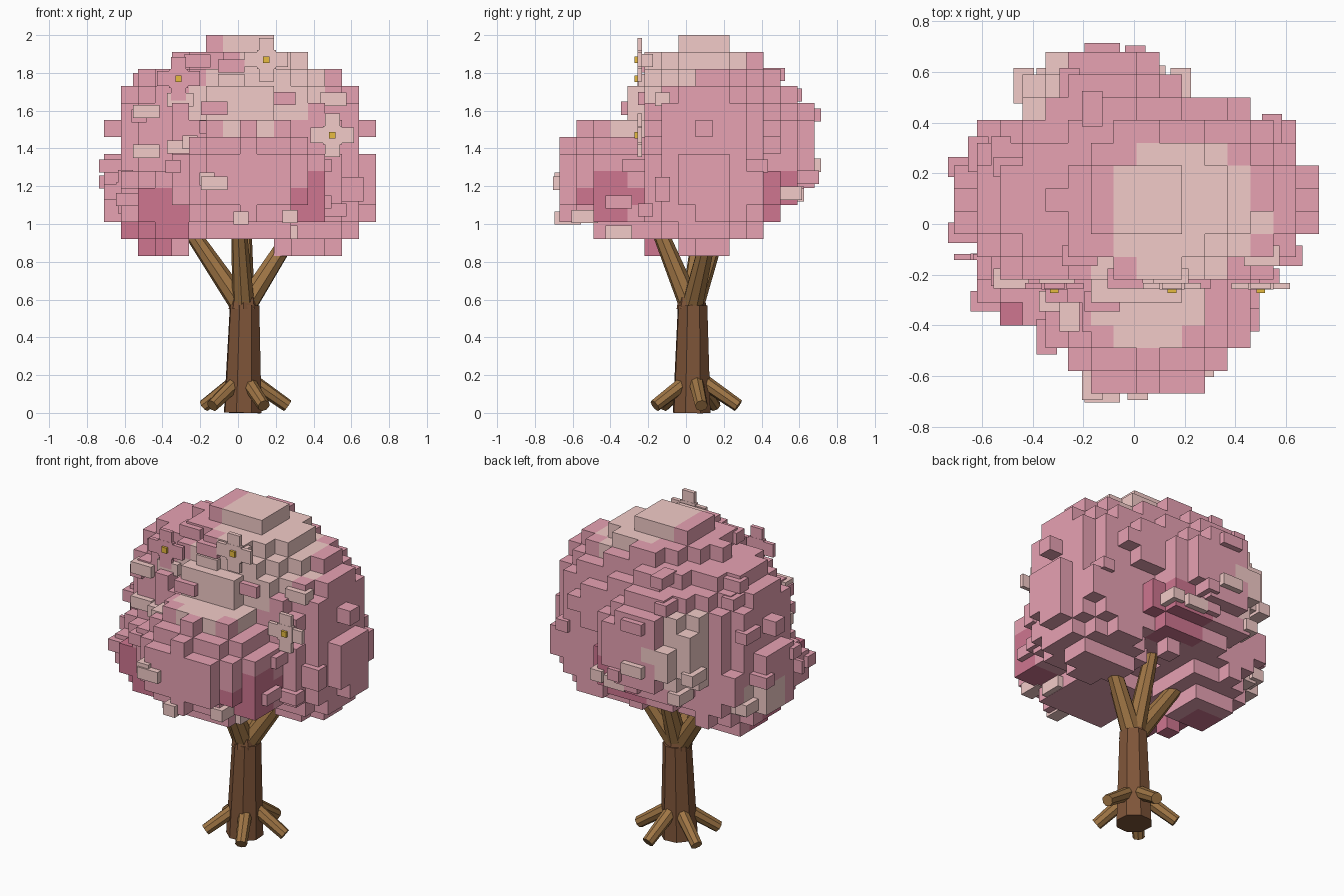
import bpy, bmesh, random
from math import cos, sin, radians
from mathutils import Vector, Matrix

if "Cube" in bpy.data.objects:
    bpy.data.objects.remove(bpy.data.objects["Cube"])

random.seed(4)
S = 0.09
ORIGIN = Vector((0.01, -0.04, 2.0))


def material(name, rgb):
    m = bpy.data.materials.new(name)
    m.diffuse_color = (*rgb, 1)
    m.use_nodes = True
    m.node_tree.nodes["Principled BSDF"].inputs["Base Color"].default_value = m.diffuse_color
    return m


PINK = material("pink", (0.80, 0.36, 0.45))
PALE = material("pale_pink", (0.89, 0.60, 0.58))
DEEP = material("deep_pink", (0.62, 0.18, 0.28))
BARK = material("bark", (0.21, 0.09, 0.04))
WOOD = material("light_bark", (0.35, 0.18, 0.06))
GOLD = material("gold", (0.80, 0.50, 0.05))


def finish(name, bm, mats):
    me = bpy.data.meshes.new(name)
    bm.to_mesh(me)
    bm.free()
    for m in mats:
        me.materials.append(m)
    ob = bpy.data.objects.new(name, me)
    bpy.context.collection.objects.link(ob)
    return ob


def limb(name, a, b, r1, r2, sides, mat):
    a, b = Vector(a), Vector(b)
    d = b - a
    mtx = Matrix.Translation((a + b) / 2) @ d.to_track_quat('Z', 'Y').to_matrix().to_4x4()
    bm = bmesh.new()
    bmesh.ops.create_cone(bm, cap_ends=True, segments=sides, radius1=r1, radius2=r2,
                          depth=d.length, matrix=mtx)
    return finish(name, bm, [mat])


def add_box(bm, c, size, index=0):
    mtx = Matrix.Translation(c) @ Matrix.Diagonal((*size, 1))
    geo = bmesh.ops.create_cube(bm, size=1, matrix=mtx)
    for f in {f for v in geo['verts'] for f in v.link_faces}:
        f.material_index = index


# Trunk, roots and branches
limb("trunk", (0.025, 0.03, 0.0), (0.035, 0.035, 0.57), 0.105, 0.082, 8, BARK)
limb("trunk_collar", (0.03, 0.03, 0.55), (0.03, 0.03, 0.61), 0.08, 0.07, 8, BARK)
for i in range(5):
    t = radians(-63 + 72 * i)
    d = Vector((cos(t), sin(t), 0))
    base = Vector((0.03, 0.045, 0))
    limb(f"root_{i + 1}", base + d * 0.05 + Vector((0, 0, 0.165)),
         base + d * 0.235 + Vector((0, 0, 0.038)), 0.04, 0.034, 8, WOOD)
for i, tip in enumerate([(-0.29, 0.08, 1.02), (0.33, 0.14, 1.02),
                         (0.0, -0.18, 1.06), (0.03, 0.20, 1.06)]):
    limb(f"branch_{i + 1}", (0.03, 0.03, 0.55), tip, 0.06, 0.038, 8, WOOD)

# Canopy: overlapping ellipsoids (centre, radii) sampled on a cube grid
BLOBS = [((0.03, 0.09, 1.56), (0.44, 0.40, 0.44)),
         ((0.37, 0.11, 1.20), (0.36, 0.34, 0.37)),
         ((0.28, 0.12, 1.50), (0.41, 0.36, 0.34)),
         ((-0.38, 0.10, 1.20), (0.33, 0.35, 0.37)),
         ((-0.27, 0.09, 1.50), (0.40, 0.37, 0.37)),
         ((0.05, -0.27, 1.24), (0.42, 0.42, 0.35)),
         ((-0.12, 0.31, 1.40), (0.37, 0.39, 0.42)),
         ((-0.37, -0.16, 1.10), (0.23, 0.27, 0.23)),
         ((0.37, -0.33, 1.18), (0.12, 0.20, 0.18)),
         ((0.07, 0.36, 1.18), (0.22, 0.22, 0.22))]
PALES = [((0.17, 0.06, 1.80), (0.29, 0.28, 0.36)),
         ((0.35, 0.05, 1.64), (0.19, 0.22, 0.24)),
         ((0.05, -0.28, 1.65), (0.33, 0.28, 0.22)),
         ((-0.32, 0.50, 1.42), (0.15, 0.20, 0.24)),
         ((-0.60, 0.15, 1.10), (0.12, 0.15, 0.14))]
DEEPS = [((-0.40, -0.28, 1.05), (0.16, 0.24, 0.15)),
         ((-0.46, -0.05, 0.93), (0.20, 0.22, 0.09)),
         ((0.38, -0.42, 1.14), (0.10, 0.20, 0.15)),
         ((0.10, 0.48, 1.14), (0.22, 0.16, 0.15))]


def inside(p, blobs):
    return any(sum(((p[k] - c[k]) / r[k]) ** 2 for k in range(3)) < 1 for c, r in blobs)


def centre(c):
    return ORIGIN + Vector(c) * S + Vector((S, S, S)) / 2


cells = {(i, j, k) for i in range(-9, 9) for j in range(-8, 9) for k in range(-13, 0)
         if inside(centre((i, j, k)), BLOBS)}
bm = bmesh.new()
corners = {}


def corner(c):
    if c not in corners:
        corners[c] = bm.verts.new(ORIGIN + Vector(c) * S)
    return corners[c]


sides = []
for c in sorted(cells):
    p = centre(c)
    col = 1 if inside(p, PALES) else 2 if inside(p, DEEPS) else 0
    for ax in range(3):
        for s in (0, 1):
            n = list(c)
            n[ax] += 2 * s - 1
            if tuple(n) in cells:
                continue
            u, v = (ax + 1) % 3, (ax + 2) % 3
            ring = []
            for du, dv in ((0, 0), (1, 0), (1, 1), (0, 1)):
                q = list(c)
                q[ax] += s
                q[u] += du
                q[v] += dv
                ring.append(corner(tuple(q)))
            f = bm.faces.new(ring if s else ring[::-1])
            f.material_index = col
            if ax < 2 and p.z < 1.9:
                sides.append((p, ax, 2 * s - 1))
finish("blossom_canopy", bm, [PINK, PALE, DEEP])

# Small loose blossoms standing out from the canopy sides
bm = bmesh.new()
for p, ax, s in random.sample(sides, 44):
    size = [0.14, 0.14, 0.07]
    size[ax] = 0.08
    q = p.copy()
    q[ax] += s * (S / 2 - 0.005)
    q.z += random.uniform(-0.03, 0.02)
    if abs(q.x) < 0.69 and abs(q.y) < 0.68:
        add_box(bm, q, size, random.random() < 0.4)
finish("loose_blossoms", bm, [PINK, PALE])

# Four cross-shaped flowers on the front
for i, (x, y, z, mat) in enumerate([(-0.315, -0.245, 1.77, PINK), (0.15, -0.245, 1.87, PALE),
                                    (0.5, -0.245, 1.47, PALE), (-0.595, -0.13, 1.17, PINK)]):
    bm = bmesh.new()
    add_box(bm, (x, y, z), (0.10, 0.026, 0.10))
    for dx, dz in ((0.075, 0), (-0.075, 0), (0, 0.075), (0, -0.075)):
        add_box(bm, (x + dx, y, z + dz), (0.08, 0.024, 0.08))
    add_box(bm, (x, y - 0.018, z), (0.034, 0.02, 0.034), 1)
    finish(f"flower_{i + 1}", bm, [mat, GOLD])
